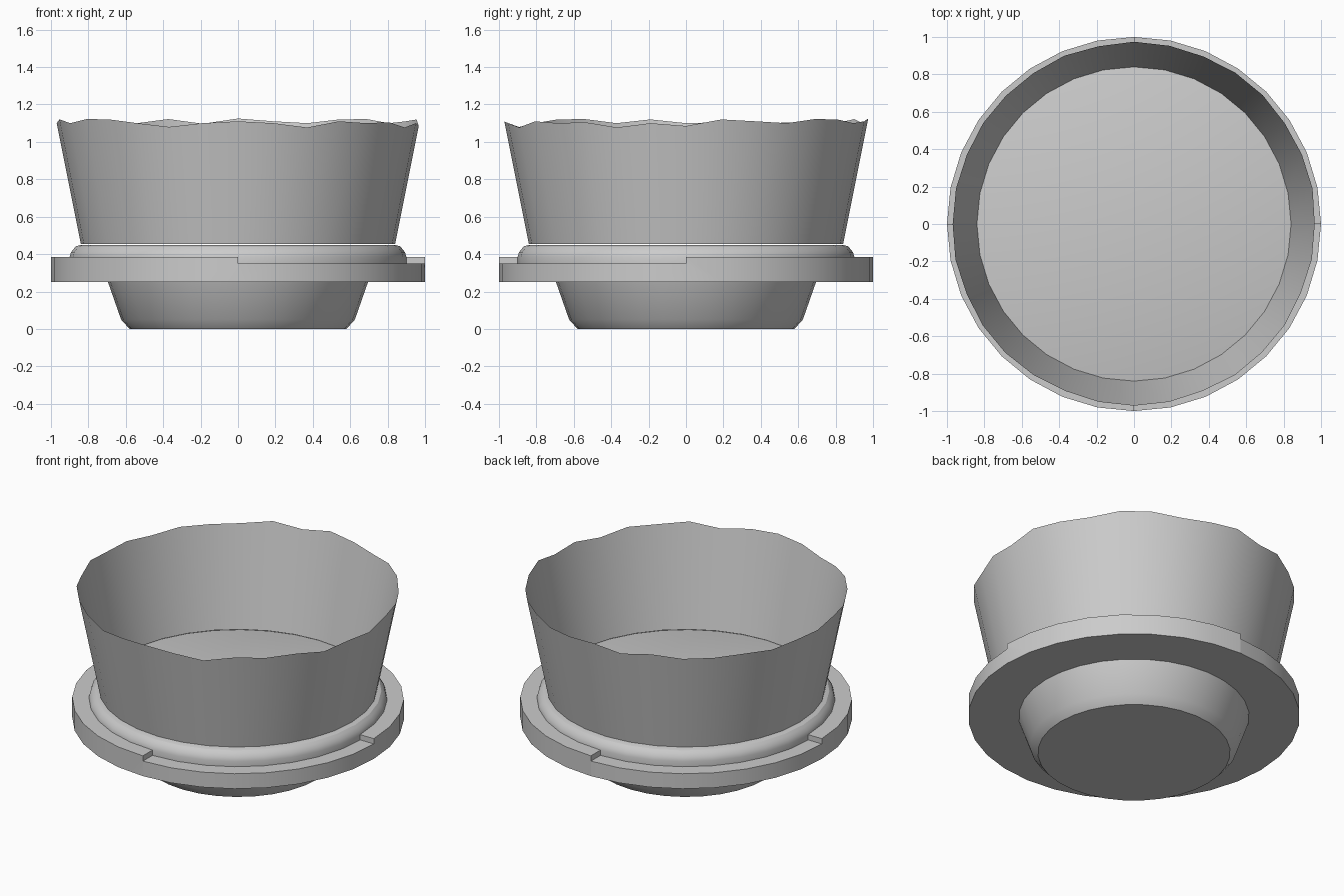
import bpy, bmesh, math

if "Cube" in bpy.data.objects:
    bpy.data.objects.remove(bpy.data.objects["Cube"])

SIDES = 32
STEP = 2 * math.pi / SIDES


def point(r, k, z):
    # column 0 faces the front (-y), counting towards +x
    a = k * STEP
    return (r * math.sin(a), -r * math.cos(a), z)


def loft(name, columns, bottom_cap=False, top_cap=False, fix_normals=True):
    """Skin between neighbouring vertical columns of points, closed around z."""
    bm = bmesh.new()
    cols = [[bm.verts.new(p) for p in col] for col in columns]
    for a, b in zip(cols, cols[1:] + cols[:1]):
        for i in range(len(a) - 1):
            bm.faces.new((a[i], b[i], b[i + 1], a[i + 1]))
    if bottom_cap:
        bm.faces.new([c[0] for c in reversed(cols)])
    if top_cap:
        bm.faces.new([c[-1] for c in cols])
    bmesh.ops.dissolve_degenerate(bm, dist=1e-5, edges=bm.edges[:])
    if fix_normals:
        bmesh.ops.recalc_face_normals(bm, faces=bm.faces[:])
    mesh = bpy.data.meshes.new(name)
    bm.to_mesh(mesh)
    bm.free()
    obj = bpy.data.objects.new(name, mesh)
    bpy.context.collection.objects.link(obj)
    bpy.ops.object.select_all(action='DESELECT')
    obj.select_set(True)
    bpy.context.view_layer.objects.active = obj
    bpy.ops.object.shade_smooth_by_angle(angle=math.radians(25))
    return obj


def lathe(name, profile, **caps):
    return loft(name, [[point(r, k, z) for r, z in profile]
                       for k in range(SIDES)], **caps)


# tapered foot with a chamfered bottom edge
lathe("foot", [(0.58, 0.0), (0.625, 0.05), (0.695, 0.25)], bottom_cap=True)

# flange: two opposite quadrants are lowered, with upright steps between
columns = []
for quadrant, top in enumerate((0.35, 0.385, 0.35, 0.385)):
    for k in range(quadrant * 8, quadrant * 8 + 9):
        columns.append([point(r, k, z) for r, z in
                        ((0.695, 0.25), (1.0, 0.25), (1.0, top), (0.89, top))])
loft("flange", columns)

# rounded collar, closed by the floor of the cup
lathe("collar_and_floor", [(0.9, 0.35), (0.9, 0.385), (0.893, 0.41),
                           (0.877, 0.43), (0.865, 0.442), (0.84, 0.45)],
      top_cap=True, fix_normals=False)

# thin flared cup wall with an uneven rim (heights in thousandths)
rim = [1110, 1100, 1077, 1110, 1100, 1105, 1077, 1100,
       1085, 1120, 1110, 1100, 1122, 1120, 1100, 1110,
       1125, 1097, 1122, 1100, 1100, 1105, 1090, 1105,
       1100, 1120, 1100, 1122, 1120, 1100, 1080, 1100]
loft("cup_wall", [[point(0.84, k, 0.453),
                   point(0.84 + 0.2 * (h / 1000 - 0.453), k, h / 1000)]
                  for k, h in enumerate(rim)], fix_normals=False)
